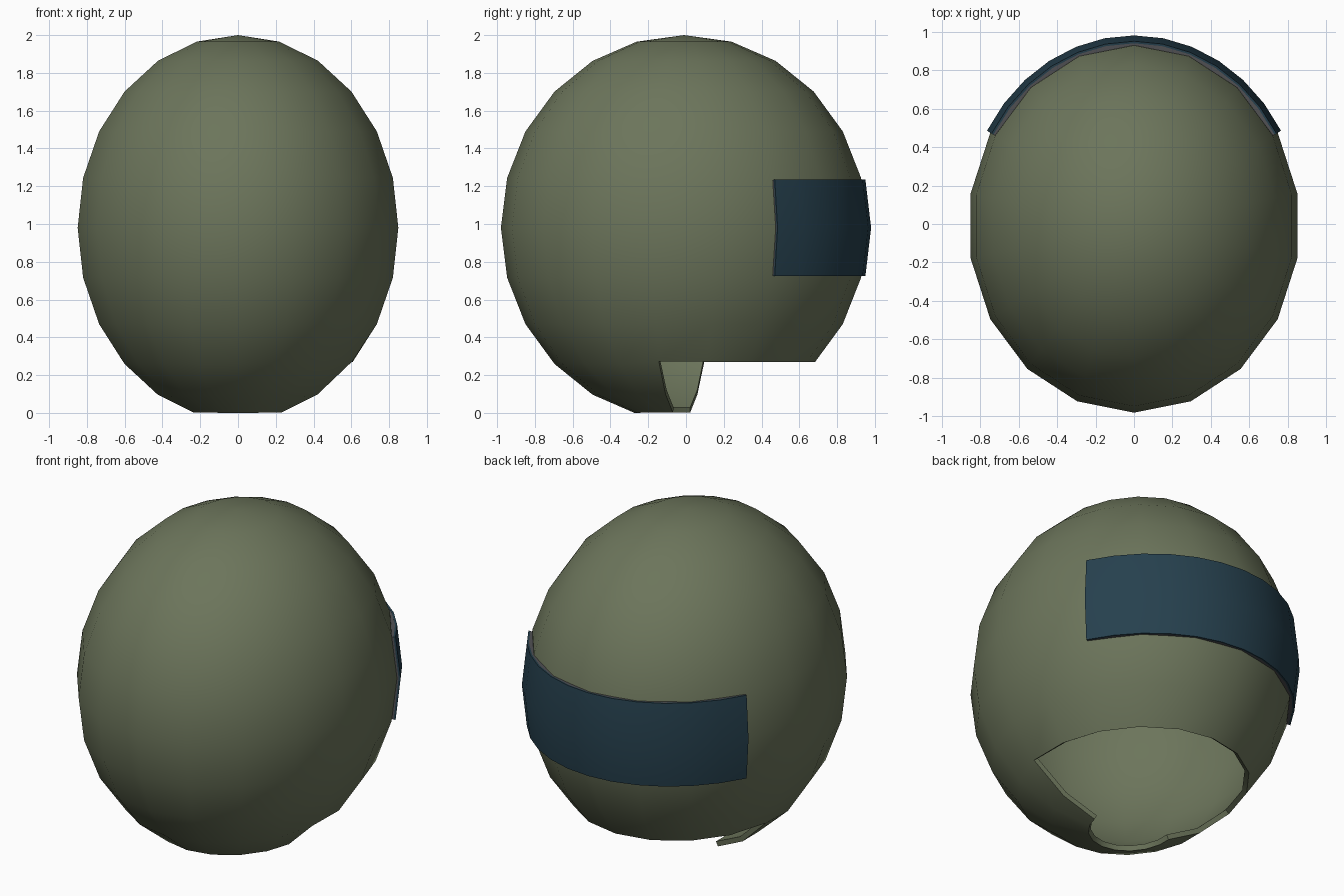
import bpy, bmesh, math

if "Cube" in bpy.data.objects:
    bpy.data.objects.remove(bpy.data.objects["Cube"])

CENTRE = (0.0, -0.01, 0.98)
RADII = (0.862, 0.97, 1.02)


def material(name, colour):
    m = bpy.data.materials.new(name)
    m.diffuse_color = (*colour, 1.0)
    m.use_nodes = True
    m.node_tree.nodes["Principled BSDF"].inputs["Base Color"].default_value = m.diffuse_color
    return m


olive = material("olive_shell", (0.150, 0.178, 0.105))
navy = material("navy_band", (0.019, 0.051, 0.075))
grey = material("grey_liner", (0.085, 0.085, 0.092))


def egg_point(theta, lat, grow):
    """Point on the egg: theta runs from the front towards +x, in degrees."""
    t, p = math.radians(theta), math.radians(lat)
    return (CENTRE[0] + (RADII[0] + grow) * math.sin(t) * math.cos(p),
            CENTRE[1] - (RADII[1] + grow) * math.cos(t) * math.cos(p),
            CENTRE[2] + (RADII[2] + grow) * math.sin(p))


def egg_patch(name, thetas, lats, thickness, mat, grow=0.0, keep=None, trim=0.0):
    """Curved patch of the egg, thickened inwards."""
    bm = bmesh.new()
    rows = [[bm.verts.new(egg_point(t, p, grow)) for t in thetas] for p in lats]
    for j in range(len(lats) - 1):
        for i in range(len(thetas) - 1):
            if keep is None or keep(thetas[i], lats[j]):
                bm.faces.new((rows[j][i], rows[j][i + 1],
                              rows[j + 1][i + 1], rows[j + 1][i]))
    bmesh.ops.remove_doubles(bm, verts=bm.verts[:], dist=1e-4)
    loose = [v for v in bm.verts if not v.link_faces]
    bmesh.ops.delete(bm, geom=loose, context='VERTS')
    # Pull the open edge back a little
    if trim:
        rim = bmesh.ops.inset_region(bm, faces=bm.faces[:], thickness=trim,
                                     use_boundary=True, use_even_offset=True)
        bmesh.ops.delete(bm, geom=rim["faces"], context='FACES')
    me = bpy.data.meshes.new(name)
    bm.to_mesh(me)
    bm.free()
    me.materials.append(mat)
    ob = bpy.data.objects.new(name, me)
    bpy.context.collection.objects.link(ob)
    mod = ob.modifiers.new("thickness", 'SOLIDIFY')
    mod.thickness = thickness
    mod.offset = -1
    bpy.ops.object.select_all(action='DESELECT')
    ob.select_set(True)
    bpy.context.view_layer.objects.active = ob
    bpy.ops.object.modifier_apply(modifier=mod.name)
    bpy.ops.object.shade_smooth_by_angle(angle=math.radians(35))
    return ob


# Helmet shell, with the lower rear opened for the neck
egg_patch("helmet_shell", list(range(0, 361, 20)), list(range(-75, 91, 15)),
          0.03, olive, trim=0.014,
          keep=lambda t, p: p >= -45 or not 80 <= t < 260)

# Wraparound band at the back: grey liner under a navy plate
band_thetas = list(range(120, 241, 10))
band_lats = [-14.2, 0, 14.2]
egg_patch("band_liner", band_thetas, band_lats, 0.025, grey, grow=0.009)
egg_patch("band_plate", band_thetas, band_lats, 0.011, navy, grow=0.02)
